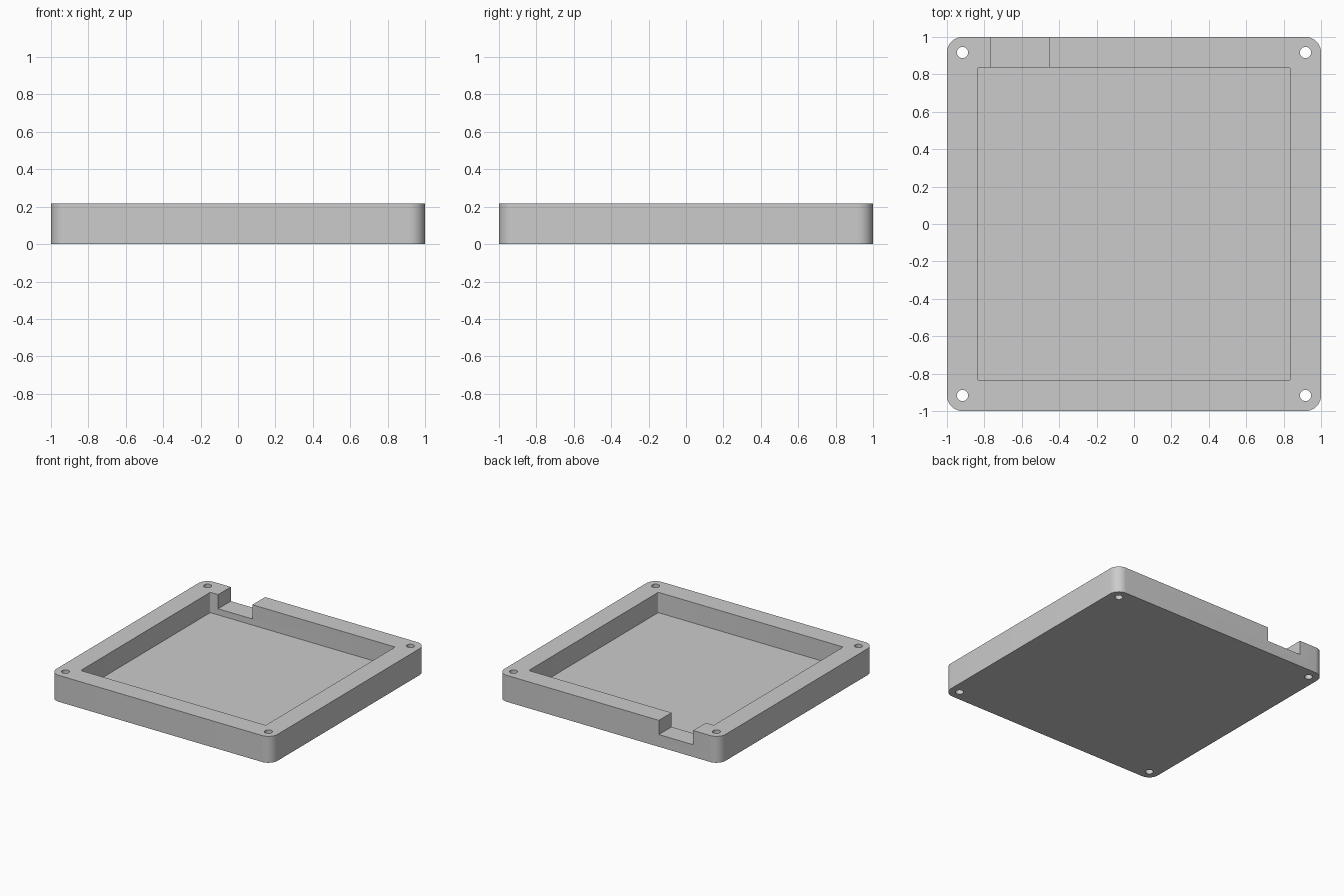
import bpy
import bmesh
from math import cos, sin, pi

if "Cube" in bpy.data.objects:
    bpy.data.objects.remove(bpy.data.objects["Cube"], do_unlink=True)

HEIGHT = 0.216
FLOOR = 0.05
CORNER = 0.083
CAVITY = 0.836
HOLE_AT = 1 - CORNER
HOLE_RADIUS = 0.03

grey = bpy.data.materials.new("plain grey")
grey.use_nodes = True
colour = (0.6, 0.6, 0.6, 1)
grey.diffuse_color = colour
grey.node_tree.nodes["Principled BSDF"].inputs["Base Color"].default_value = colour


def prism(name, outline, z0, z1):
    """Extrude a flat outline from z0 up to z1."""
    bm = bmesh.new()
    face = bm.faces.new([bm.verts.new((x, y, z0)) for x, y in outline])
    top = bmesh.ops.extrude_face_region(bm, geom=[face])["geom"]
    verts = [v for v in top if isinstance(v, bmesh.types.BMVert)]
    bmesh.ops.translate(bm, verts=verts, vec=(0, 0, z1 - z0))
    bmesh.ops.recalc_face_normals(bm, faces=bm.faces)
    mesh = bpy.data.meshes.new(name)
    bm.to_mesh(mesh)
    bm.free()
    mesh.materials.append(grey)
    obj = bpy.data.objects.new(name, mesh)
    bpy.context.collection.objects.link(obj)
    return obj


def rounded_square(half, radius, steps):
    """Square outline with arcs at its corners."""
    points = []
    for i, (sx, sy) in enumerate([(1, 1), (-1, 1), (-1, -1), (1, -1)]):
        for k in range(steps + 1):
            a = (i + k / steps) * pi / 2
            points.append((sx * (half - radius) + radius * cos(a),
                           sy * (half - radius) + radius * sin(a)))
    return points


def circle(cx, cy, radius, sides=32):
    return [(cx + radius * cos(2 * pi * k / sides),
             cy + radius * sin(2 * pi * k / sides)) for k in range(sides)]


# Tray body
tray = prism("tray", rounded_square(1, CORNER, 12), 0, HEIGHT)

# Cavity, cable notch in the back wall, and corner screw holes
cutters = [
    prism("cavity_cutter", rounded_square(CAVITY, 0.01, 4), FLOOR, HEIGHT + 0.1),
    prism("notch_cutter", [(-0.765, 0.8), (-0.455, 0.8), (-0.455, 1.1), (-0.765, 1.1)],
          0.1, HEIGHT + 0.1),
]
for sx in (-1, 1):
    for sy in (-1, 1):
        cutters.append(prism("screw_hole_cutter",
                             circle(sx * HOLE_AT, sy * HOLE_AT, HOLE_RADIUS),
                             -0.1, HEIGHT + 0.1))

bpy.ops.object.select_all(action="DESELECT")
bpy.context.view_layer.objects.active = tray
tray.select_set(True)
for cutter in cutters:
    cutter.hide_render = True
    mod = tray.modifiers.new("cut", "BOOLEAN")
    mod.operation = "DIFFERENCE"
    mod.solver = "EXACT"
    mod.object = cutter
    bpy.ops.object.modifier_apply(modifier=mod.name)
    bpy.data.objects.remove(cutter, do_unlink=True)

bpy.ops.object.shade_smooth_by_angle(angle=pi / 6)
